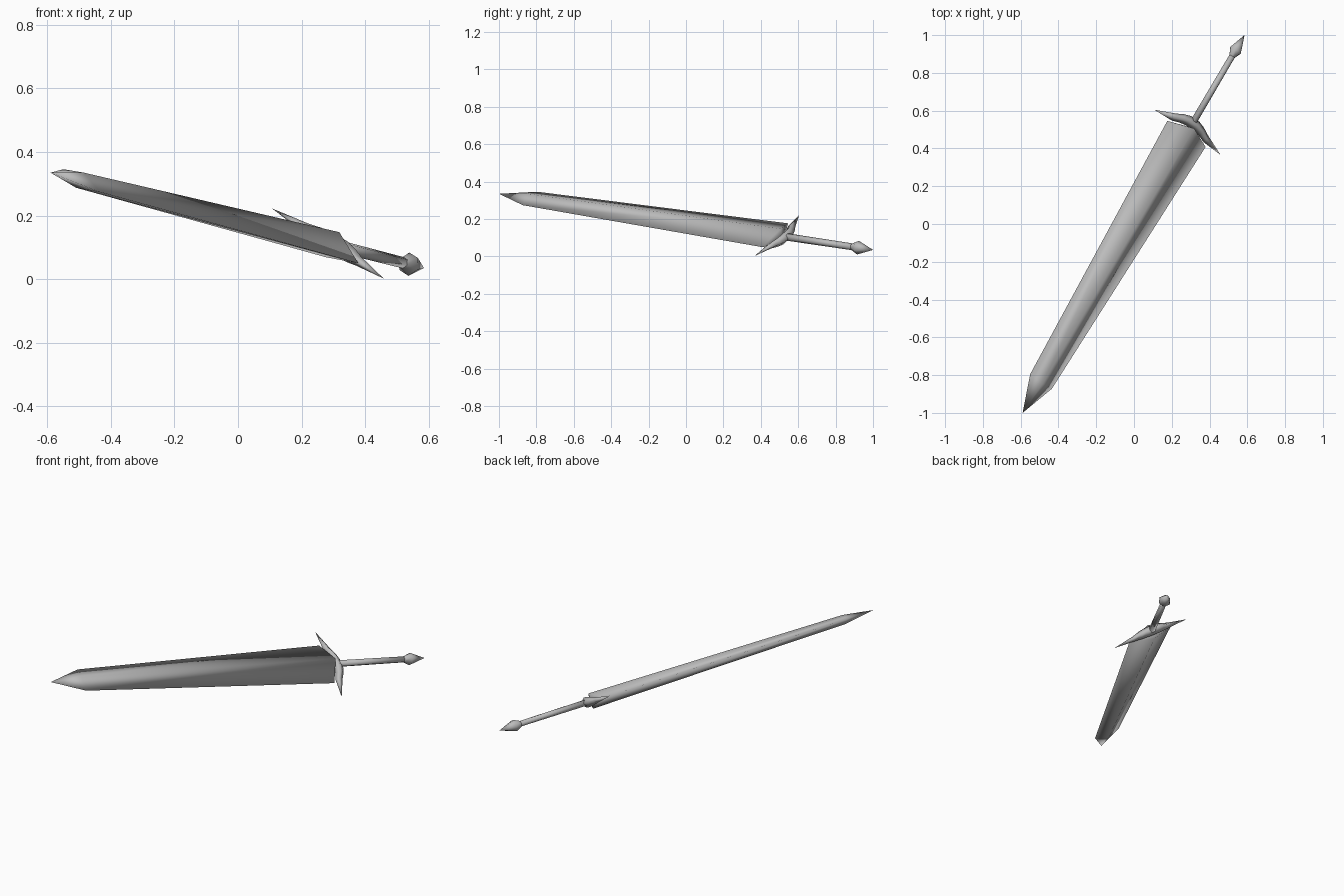
import bpy, bmesh, math
from mathutils import Vector, Matrix

cube = bpy.data.objects.get("Cube")
if cube:
    bpy.data.objects.remove(cube, do_unlink=True)

# Single steel colour
steel = bpy.data.materials.new("steel_grey")
steel.use_nodes = True
GREY = (0.5, 0.5, 0.5, 1)
steel.diffuse_color = GREY
steel.node_tree.nodes["Principled BSDF"].inputs["Base Color"].default_value = GREY

# Sword frame: X across the blade, Y from blade tip to pommel, Z out of the flat
TIP = Vector((-0.59, -1.0, 0.335))
END = Vector((0.585, 1.0, 0.035))
along = (END - TIP).normalized()
across = Vector((0.732, -0.502, -0.460))
across = (across - along * across.dot(along)).normalized()
flat = across.cross(along)
FRAME = Matrix.Translation(TIP) @ Matrix((across, along, flat)).transposed().to_4x4()


def loft(name, rings):
    """Skin a list of equal-sized rings; collapsed rings become points."""
    bm = bmesh.new()
    loops = [[bm.verts.new(p) for p in ring] for ring in rings]
    for a, b in zip(loops, loops[1:]):
        for i in range(len(a)):
            j = (i + 1) % len(a)
            bm.faces.new((a[i], a[j], b[j], b[i]))
    bmesh.ops.remove_doubles(bm, verts=bm.verts, dist=1e-5)
    bmesh.ops.recalc_face_normals(bm, faces=bm.faces)
    mesh = bpy.data.meshes.new(name)
    bm.to_mesh(mesh)
    bm.free()
    mesh.materials.append(steel)
    mesh.polygons.foreach_set("use_smooth", [True] * len(mesh.polygons))
    obj = bpy.data.objects.new(name, mesh)
    bpy.context.collection.objects.link(obj)
    obj.matrix_world = FRAME
    return obj


def diamond(edge_s, ridge_s, half_width, half_thick):
    return [(half_width, edge_s, 0), (0, ridge_s, half_thick),
            (-half_width, edge_s, 0), (0, ridge_s, -half_thick)]


def hexagon(s, r):
    return [(r * math.cos(k * math.pi / 3), s, r * math.sin(k * math.pi / 3))
            for k in range(6)]


# Blade: diamond section tapering to a point, base bowed towards the guard
loft("blade", [
    diamond(0, 0, 0, 0),
    diamond(0.195, 0.185, 0.078, 0.027),
    diamond(1.727, 1.768, 0.138, 0.045),
    diamond(1.768, 1.768, 0, 0),
])

# Guard: swept crescent, (offset, inner edge, outer edge, half thickness)
half = [(0.24, 1.737, 1.737, 0.0), (0.115, 1.742, 1.786, 0.016),
        (0.07, 1.757, 1.808, 0.025), (0.03, 1.763, 1.82, 0.03)]
stations = [(-w, i, o, t) for w, i, o, t in half] + half[::-1]
loft("guard", [[(w, i, 0), (w, (i + o) / 2, t), (w, o, 0), (w, (i + o) / 2, -t)]
               for w, i, o, t in stations])

# Grip: slim six-sided rod
loft("grip", [hexagon(s, r) for s, r in
              [(1.79, 0), (1.79, 0.02), (2.23, 0.018), (2.23, 0)]])

# Pommel: six-sided flared point
loft("pommel", [hexagon(s, r) for s, r in
                [(2.205, 0.017), (2.245, 0.037), (2.339, 0)]])
